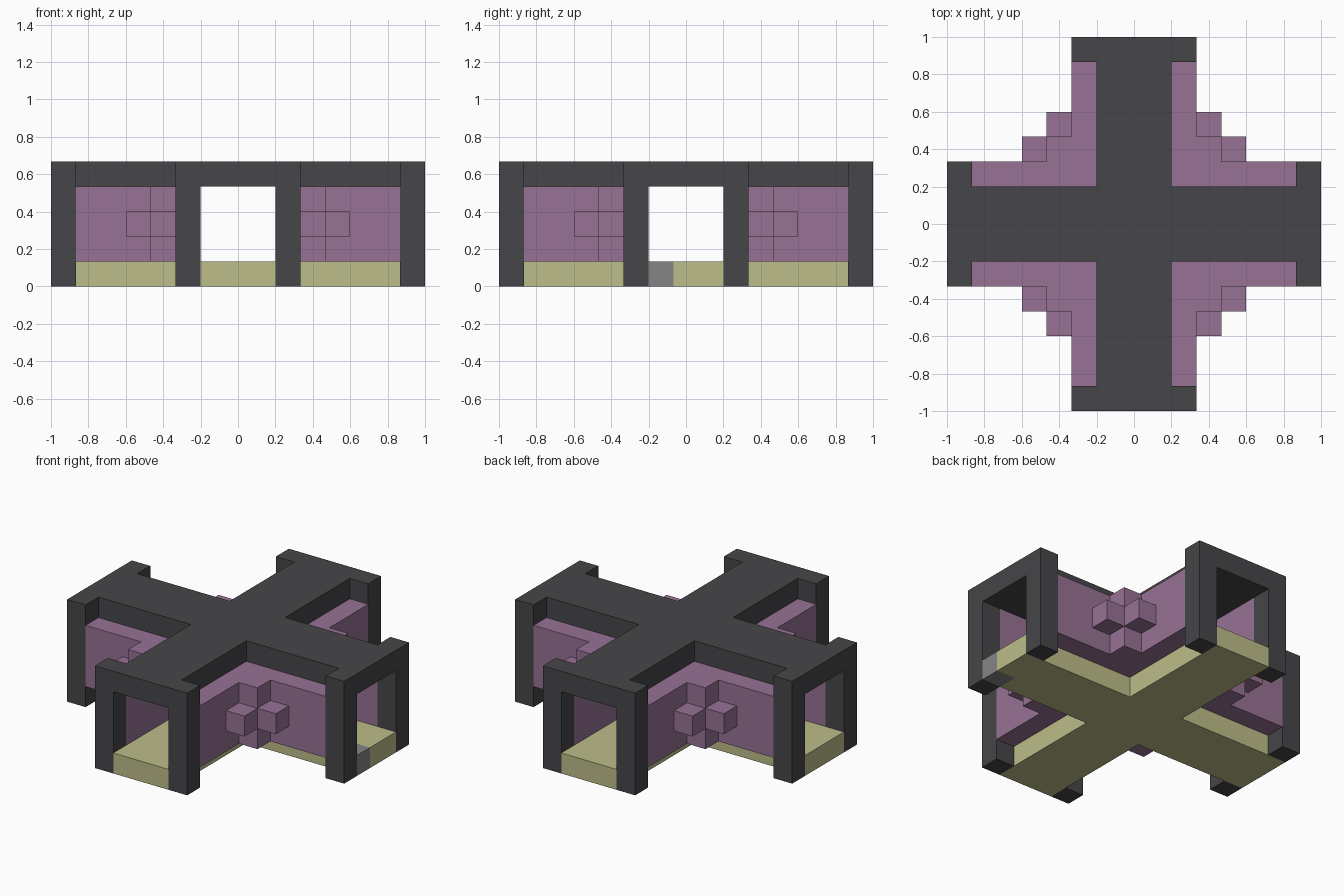
import bpy
import bmesh
from itertools import product
from mathutils import Vector

UNIT = 2 / 15  # one building block

cube = bpy.data.objects.get("Cube")
if cube:
    bpy.data.objects.remove(cube, do_unlink=True)


def material(name, rgb):
    """Flat material from an 8-bit display colour."""
    linear = [((c / 255 + 0.055) / 1.055) ** 2.4 for c in rgb] + [1]
    mat = bpy.data.materials.new(name)
    mat.use_nodes = True
    mat.diffuse_color = linear
    mat.node_tree.nodes["Principled BSDF"].inputs["Base Color"].default_value = linear
    return mat


def box(xs, ys, zs, sx=1, sy=1):
    """Cells of a box given inclusive block ranges, optionally mirrored."""
    spans = [range(a, b + 1) for a, b in (xs, ys, zs)]
    return {(x * sx, y * sy, z) for x, y, z in product(*spans)}


def solid(name, cells, mat):
    """Skin a set of blocks with its outer faces only and merge flat regions."""
    bm = bmesh.new()
    verts = {}

    def corner(p):
        key = tuple(round(c * 2) for c in p)
        if key not in verts:
            verts[key] = bm.verts.new(Vector(p) * UNIT)
        return verts[key]

    for cell in sorted(cells):
        centre = Vector(cell) + Vector((0, 0, 0.5))
        for axis, sign in product(range(3), (-1, 1)):
            n = Vector((0, 0, 0))
            n[axis] = sign
            if tuple(int(a + b) for a, b in zip(cell, n)) in cells:
                continue
            u = Vector((0, 0, 0))
            u[(axis + 1) % 3] = 0.5
            v = n.cross(u)
            mid = centre + n / 2
            bm.faces.new([corner(mid + d) for d in (-u - v, u - v, u + v, v - u)])
    bmesh.ops.dissolve_limit(bm, angle_limit=0.01, verts=bm.verts[:], edges=bm.edges[:])
    mesh = bpy.data.meshes.new(name)
    bm.to_mesh(mesh)
    bm.free()
    mesh.materials.append(mat)
    obj = bpy.data.objects.new(name, mesh)
    bpy.context.collection.objects.link(obj)
    return obj


charcoal = material("charcoal", (70, 69, 73))
plum = material("plum", (151, 114, 149))
straw = material("straw", (189, 189, 138))
grey = material("grey", (133, 133, 133))

FULL, CORE = (-7, 7), (-1, 1)

# Crossing roof slabs with a square portal at each end
frame = box(FULL, CORE, (4, 4)) | box(CORE, FULL, (4, 4))
for sx, sy in product((-1, 1), repeat=2):
    frame |= box((7, 7), (2, 2), (0, 4), sx, sy)
    frame |= box((2, 2), (7, 7), (0, 4), sx, sy)
solid("roof_and_portals", frame, charcoal)

# Cross-shaped floor with one odd block in the left doorway
marker = box((7, 7), (-1, -1), (0, 0))
solid("floor", (box(FULL, CORE, (0, 0)) | box(CORE, FULL, (0, 0))) - marker, straw)
solid("doorway_block", marker, grey)

# Corner walls, each with a pillar and two stepped blocks
for sx, sy in product((-1, 1), repeat=2):
    wall = box((2, 6), (2, 2), (1, 3), sx, sy) | box((2, 2), (2, 6), (1, 3), sx, sy)
    wall |= box((3, 3), (3, 3), (1, 3), sx, sy)
    wall |= box((4, 4), (3, 3), (2, 2), sx, sy) | box((3, 3), (4, 4), (2, 2), sx, sy)
    side = "left" if sx > 0 else "right"
    end = "back" if sy > 0 else "front"
    solid(f"{end}_{side}_corner_wall", wall, plum)
